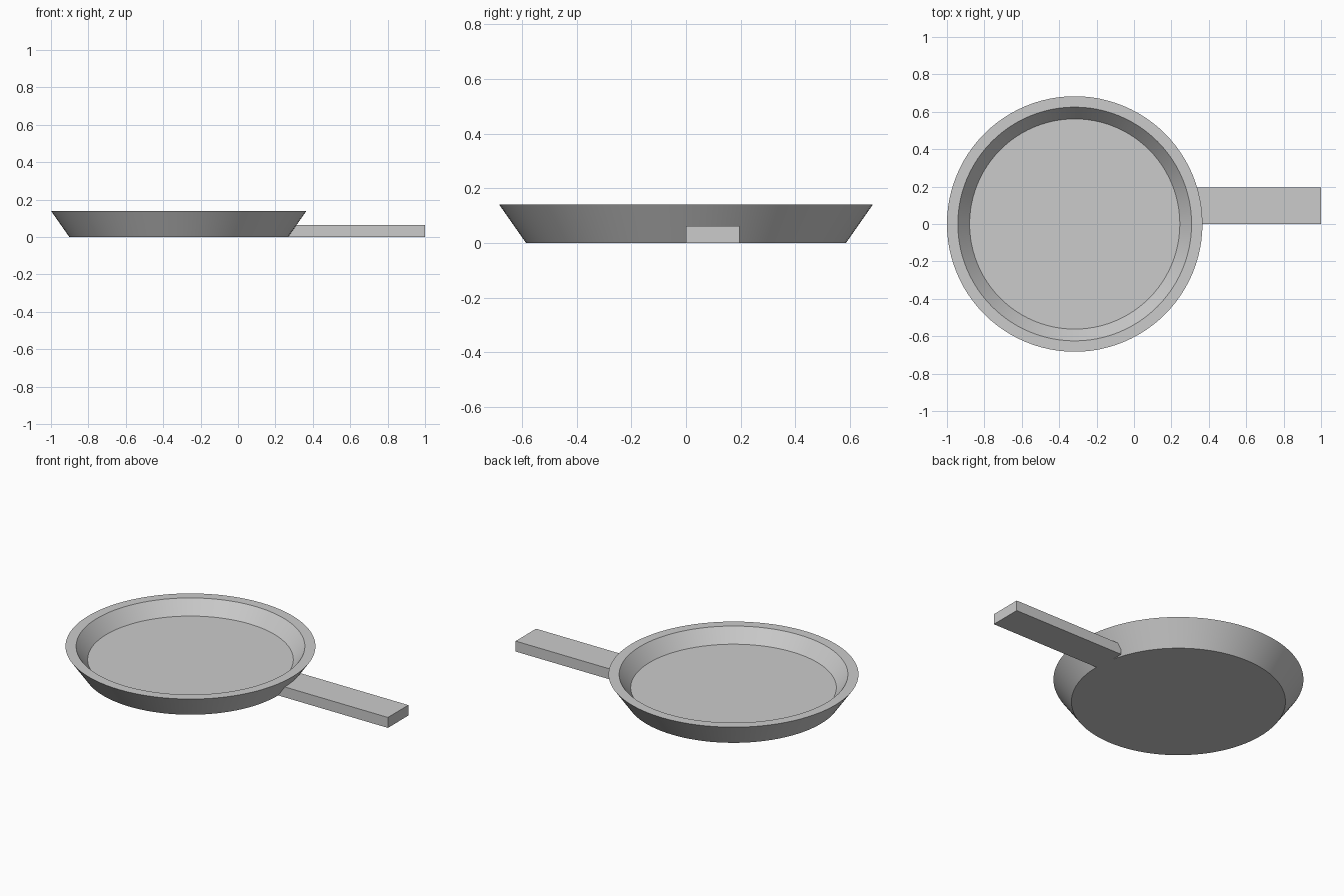
import bpy
import bmesh
import math
from mathutils import Matrix, Vector

default = bpy.data.objects.get("Cube")
if default:
    bpy.data.objects.remove(default, do_unlink=True)

# One plain grey metal for everything
metal = bpy.data.materials.new("grey metal")
metal.use_nodes = True
GREY = (0.6, 0.6, 0.6, 1)
metal.diffuse_color = GREY
metal.node_tree.nodes["Principled BSDF"].inputs["Base Color"].default_value = GREY


def add_object(name, bm):
    bmesh.ops.recalc_face_normals(bm, faces=bm.faces)
    mesh = bpy.data.meshes.new(name)
    bm.to_mesh(mesh)
    bm.free()
    mesh.materials.append(metal)
    obj = bpy.data.objects.new(name, mesh)
    bpy.context.collection.objects.link(obj)
    return obj


# Pan body: stacked rings from the underside, over the rim, down to the floor
PAN_X, SIDES = -0.317, 96
profile = [(0.585, 0), (0.683, 0.14), (0.625, 0.14), (0.562, 0.06)]
bm = bmesh.new()
rings = []
for radius, z in profile:
    angles = [math.tau * i / SIDES for i in range(SIDES)]
    rings.append([bm.verts.new((PAN_X + radius * math.cos(a), radius * math.sin(a), z))
                  for a in angles])
for low, high in zip(rings, rings[1:]):
    for i in range(SIDES):
        j = (i + 1) % SIDES
        bm.faces.new((low[i], low[j], high[j], high[i]))
bm.faces.new(rings[0][::-1])
bm.faces.new(rings[-1])
pan = add_object("pan_body", bm)

bpy.ops.object.select_all(action="DESELECT")
pan.select_set(True)
bpy.context.view_layer.objects.active = pan
bpy.ops.object.shade_smooth_by_angle(angle=math.radians(30))

# Handle: flat bar set off to one side of the centre line
low, high = Vector((0.255, 0, 0)), Vector((1, 0.195, 0.063))
bm = bmesh.new()
place = Matrix.Translation((low + high) / 2) @ Matrix.Diagonal((*(high - low), 1))
bmesh.ops.create_cube(bm, size=1, matrix=place)
add_object("handle", bm)
